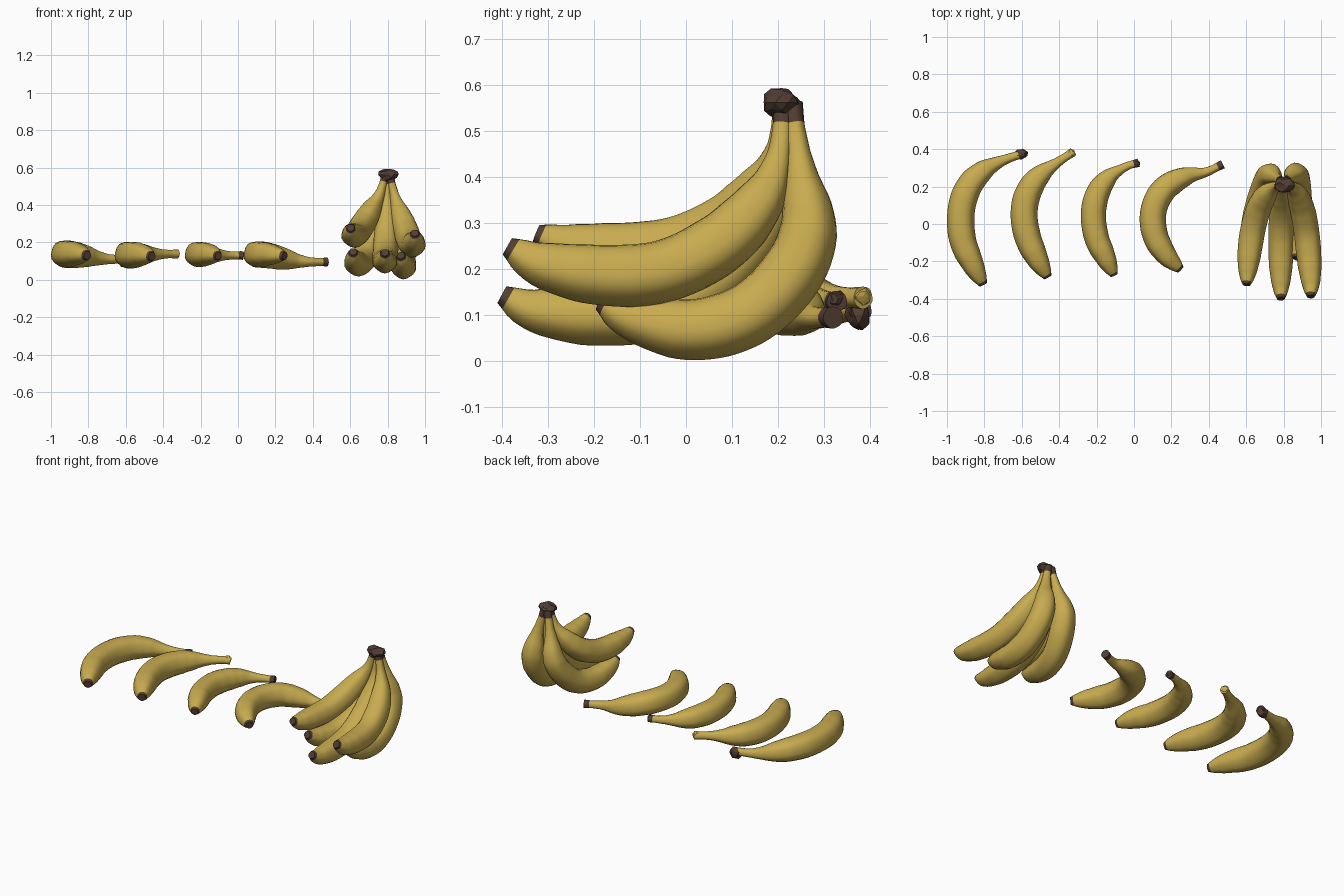
import bpy, bmesh, math, random
from mathutils import Vector

default = bpy.data.objects.get("Cube")
if default:
    bpy.data.objects.remove(default, do_unlink=True)

random.seed(4)
SIDES, RINGS = 20, 56


def material(name, color):
    mat = bpy.data.materials.new(name)
    mat.use_nodes = True
    mat.diffuse_color = color
    bsdf = mat.node_tree.nodes["Principled BSDF"]
    bsdf.inputs["Base Color"].default_value = color
    bsdf.inputs["Roughness"].default_value = 0.6
    return mat


PEEL = material("banana yellow", (0.58, 0.41, 0.08, 1))
STEM = material("dry brown", (0.085, 0.047, 0.032, 1))

# Thickness along the fruit: (share of length, share of full radius)
PROFILE = [(0, .3), (.015, .38), (.04, .52), (.1, .74), (.2, .93), (.32, 1), (.55, 1),
           (.66, .92), (.74, .76), (.81, .52), (.87, .37), (.94, .3), (1, .34)]


def thickness(t):
    for (a, ra), (b, rb) in zip(PROFILE, PROFILE[1:]):
        if t <= b:
            return ra + (rb - ra) * (t - a) / (b - a)
    return PROFILE[-1][1]


def smooth_path(points):
    """Evenly spaced samples of a smooth curve through the points."""
    pts = [Vector(p) for p in points]
    pts = [2 * pts[0] - pts[1]] + pts + [2 * pts[-1] - pts[-2]]
    dense = []
    for a, b, c, d in zip(pts, pts[1:], pts[2:], pts[3:]):
        for i in range(24):
            u = i / 24
            dense.append(0.5 * (2 * b + (c - a) * u + (2 * a - 5 * b + 4 * c - d) * u**2
                                + (3 * b - a - 3 * c + d) * u**3))
    dense.append(pts[-2])
    lengths = [0]
    for a, b in zip(dense, dense[1:]):
        lengths.append(lengths[-1] + (b - a).length)
    result, k = [], 0
    for i in range(RINGS + 1):
        goal = lengths[-1] * i / RINGS
        while k < len(dense) - 2 and lengths[k + 1] < goal:
            k += 1
        u = (goal - lengths[k]) / (lengths[k + 1] - lengths[k])
        result.append(dense[k].lerp(dense[k + 1], u))
    return result


def finish(name, bm, smooth=True):
    bmesh.ops.recalc_face_normals(bm, faces=bm.faces)
    mesh = bpy.data.meshes.new(name)
    bm.to_mesh(mesh)
    bm.free()
    mesh.materials.append(PEEL)
    mesh.materials.append(STEM)
    obj = bpy.data.objects.new(name, mesh)
    bpy.context.collection.objects.link(obj)
    if smooth:
        bpy.ops.object.select_all(action='DESELECT')
        obj.select_set(True)
        bpy.context.view_layer.objects.active = obj
        bpy.ops.object.shade_smooth_by_angle(angle=math.radians(50))
    return obj


def banana(name, points, radius, stem_start):
    """Sweep a softly five-sided section from the tip to the stem."""
    path = smooth_path(points)
    bm = bmesh.new()
    rings = []
    side = None
    for i, p in enumerate(path):
        tangent = (path[min(i + 1, RINGS)] - path[max(i - 1, 0)]).normalized()
        if side is None:
            side = tangent.cross(Vector((0.3, 0, 1))).normalized()
        side = (side - tangent * side.dot(tangent)).normalized()
        up = tangent.cross(side)
        r = radius * thickness(i / RINGS)
        ring = []
        for j in range(SIDES):
            a = math.tau * j / SIDES
            s = r * (1 + 0.03 * math.cos(5 * a))
            ring.append(bm.verts.new(p + side * s * math.cos(a) + up * s * math.sin(a)))
        rings.append(ring)
    for i, (low, high) in enumerate(zip(rings, rings[1:])):
        for j in range(SIDES):
            k = (j + 1) % SIDES
            face = bm.faces.new((low[j], low[k], high[k], high[j]))
            face.material_index = int(i < 1 or i / RINGS >= stem_start)
    bm.faces.new(rings[0]).material_index = 1
    bm.faces.new(rings[-1]).material_index = int(stem_start < 1)
    return finish(name, bm)


def lump(name, center, size, index):
    """Rough, torn stem end."""
    bm = bmesh.new()
    bmesh.ops.create_icosphere(bm, subdivisions=2, radius=1)
    for v in bm.verts:
        v.co *= random.uniform(0.82, 1.15)
        v.co = Vector(center) + Vector([c * s for c, s in zip(v.co, size)])
    for f in bm.faces:
        f.material_index = index
    finish(name, bm, smooth=False)


def loose_banana(name, outline, radius, body_z, end_z, stem_start):
    """Lying fruit: flat outline with the neck easing to its own height."""
    points = []
    for i, (x, y) in enumerate(outline):
        u = max(0, min(1, (i / (len(outline) - 1) - 0.45) / 0.45))
        points.append((x, y, body_z + (end_z - body_z) * u * u * (3 - 2 * u)))
    points[0] = (*outline[0], body_z - 0.008)
    banana(name, points, radius, stem_start)


# Four loose bananas in a row
loose_banana("loose_banana_large",
             [(-.805, -.325), (-.86, -.22), (-.912, -.1), (-.927, .02), (-.912, .13), (-.87, .22),
              (-.805, .285), (-.745, .32), (-.68, .348), (-.585, .38)], .073, .138, .11, .95)
lump("large_banana_stem_end", (-.605, .375, .1), (.036, .028, .035), 1)
loose_banana("loose_banana_medium",
             [(-.46, -.285), (-.515, -.19), (-.565, -.08), (-.587, .03), (-.578, .13), (-.54, .215),
              (-.485, .275), (-.43, .315), (-.375, .352), (-.325, .385)], .072, .133, .138, 1.1)
lump("medium_banana_stem_end", (-.335, .378, .14), (.024, .024, .022), 0)
loose_banana("loose_banana_small",
             [(-.105, -.275), (-.152, -.18), (-.198, -.08), (-.217, .03), (-.208, .12), (-.178, .195),
              (-.13, .253), (-.08, .287), (-.03, .312), (.025, .328)], .067, .136, .13, .95)
lump("small_banana_stem_end", (.012, .326, .135), (.025, .018, .02), 1)
loose_banana("loose_banana_curved",
             [(.25, -.245), (.175, -.17), (.12, -.08), (.1, .02), (.115, .11), (.16, .185),
              (.225, .232), (.3, .262), (.385, .278), (.475, .32)], .07, .136, .095, .96)

# Bunch of five hanging from one crown
BUNCH = {
    "bunch_upper_left": ([(.945, -.388, .25), (.945, -.31, .21), (.935, -.17, .188), (.922, -.04, .2),
                          (.9, .08, .262), (.87, .162, .35), (.84, .2, .44), (.81, .213, .56)], .068),
    "bunch_upper_right": ([(.602, -.325, .278), (.608, -.25, .25), (.62, -.13, .238), (.638, -.02, .25),
                           (.67, .09, .3), (.715, .165, .38), (.758, .2, .46), (.79, .21, .565)], .067),
    "bunch_middle": ([(.785, -.4, .145), (.785, -.33, .112), (.785, -.2, .1), (.787, -.06, .118),
                      (.79, .07, .185), (.793, .165, .295), (.797, .21, .41), (.8, .22, .56)], .068),
    "bunch_lower_left": ([(.87, -.185, .13), (.88, -.12, .096), (.885, .01, .07), (.882, .13, .1),
                          (.875, .22, .18), (.865, .264, .28), (.845, .25, .41), (.81, .23, .56)], .069),
    "bunch_lower_right": ([(.615, -.2, .15), (.62, -.13, .112), (.64, 0, .086), (.67, .12, .11),
                           (.7, .21, .185), (.725, .262, .285), (.755, .25, .41), (.79, .23, .56)], .069),
}
for part, (points, radius) in BUNCH.items():
    banana(part, points, radius, .94)
lump("bunch_crown", (.803, .208, .562), (.052, .042, .031), 1)
lump("bunch_crown_back", (.8, .235, .54), (.03, .016, .04), 1)
